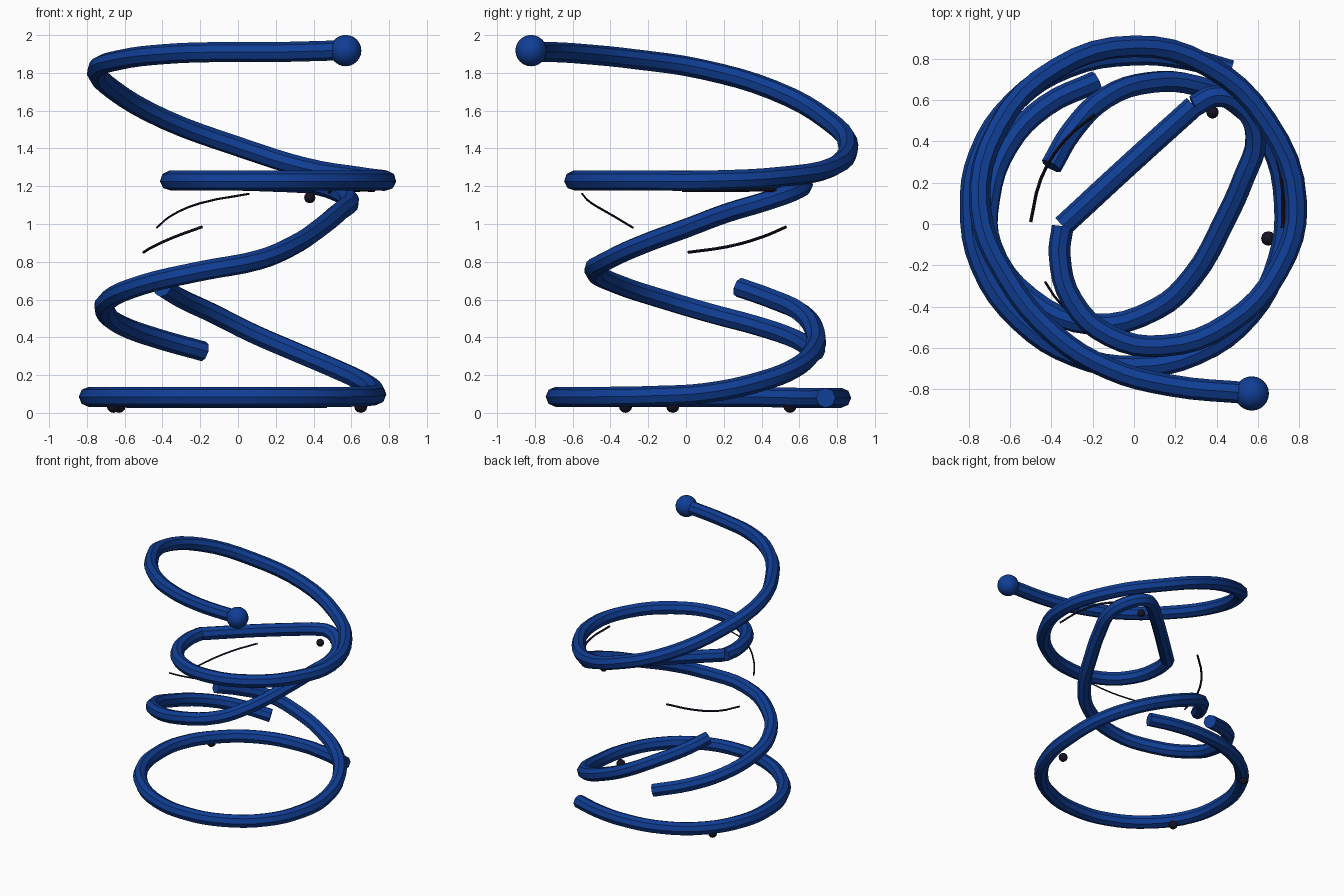
import bpy


def material(name, rgb):
    m = bpy.data.materials.new(name)
    m.diffuse_color = (*rgb, 1)
    return m


BLUE = material("deep_blue", (0.005, 0.048, 0.30))
DARK = material("near_black", (0.008, 0.006, 0.018))


def tube(name, points, radius, mat, sides=2, steps=4):
    """Round tube through the points, turned into a smooth mesh."""
    cu = bpy.data.curves.new(name, 'CURVE')
    cu.dimensions = '3D'
    cu.resolution_u = steps
    cu.bevel_depth = radius
    cu.bevel_resolution = sides
    cu.use_fill_caps = True
    sp = cu.splines.new('BEZIER')
    sp.bezier_points.add(len(points) - 1)
    for bp, p in zip(sp.bezier_points, points):
        bp.co = p
        bp.handle_left_type = bp.handle_right_type = 'AUTO'
    ob = bpy.data.objects.new(name, cu)
    bpy.context.collection.objects.link(ob)
    bpy.ops.object.select_all(action='DESELECT')
    ob.select_set(True)
    bpy.context.view_layer.objects.active = ob
    bpy.ops.object.convert(target='MESH')
    ob = bpy.context.object
    ob.data.materials.clear()
    ob.data.materials.append(mat)
    bpy.ops.object.shade_smooth_by_angle()
    return ob


def ball(name, loc, radius, mat, seg=24):
    bpy.ops.mesh.primitive_uv_sphere_add(segments=seg, ring_count=seg // 2,
                                         radius=radius, location=loc)
    ob = bpy.context.object
    ob.name = name
    ob.data.materials.append(mat)
    bpy.ops.object.shade_smooth()


R = 0.053

# Upper coil: from the ball, round the back, into the level loop
tube("upper_coil", [
    (0.57, -0.82, 1.92), (0.17, -0.78, 1.91), (-0.12, -0.70, 1.91),
    (-0.38, -0.54, 1.90), (-0.62, -0.25, 1.87), (-0.745, 0.08, 1.82),
    (-0.66, 0.46, 1.71), (-0.38, 0.75, 1.55), (0.0, 0.86, 1.41),
    (0.35, 0.77, 1.30), (0.64, 0.50, 1.25), (0.785, 0.10, 1.23),
    (0.70, -0.22, 1.23), (0.46, -0.48, 1.23), (0.14, -0.59, 1.23),
    (-0.12, -0.54, 1.23), (-0.30, -0.37, 1.23), (-0.36, -0.15, 1.23),
    (-0.345, -0.01, 1.23)], R, BLUE)

# Straight brace across the level loop
tube("cross_brace", [(-0.345, -0.01, 1.23), (-0.02, 0.29, 1.23),
                     (0.29, 0.57, 1.22)], R, BLUE)

# Middle coil: drops from the brace round the front to a free end
tube("middle_coil", [
    (0.29, 0.57, 1.22), (0.40, 0.62, 1.21), (0.53, 0.56, 1.17),
    (0.59, 0.42, 1.12), (0.53, 0.22, 1.06), (0.44, 0.02, 0.985),
    (0.28, -0.26, 0.88), (0.11, -0.41, 0.81), (-0.20, -0.485, 0.75),
    (-0.50, -0.36, 0.68), (-0.69, -0.10, 0.595), (-0.70, 0.12, 0.53),
    (-0.61, 0.38, 0.46), (-0.43, 0.57, 0.395), (-0.18, 0.69, 0.325)], R, BLUE)

# Base coil: ground ring that climbs at the back to a free end
tube("base_coil", [
    (0.47, 0.74, 0.08), (0.25, 0.80, 0.08), (0.0, 0.82, 0.08),
    (-0.32, 0.76, 0.08), (-0.58, 0.59, 0.08), (-0.75, 0.33, 0.085),
    (-0.79, 0.08, 0.085), (-0.74, -0.20, 0.085), (-0.55, -0.47, 0.085),
    (-0.28, -0.64, 0.085), (0.0, -0.69, 0.085), (0.30, -0.63, 0.085),
    (0.56, -0.44, 0.085), (0.70, -0.17, 0.09), (0.73, 0.10, 0.105),
    (0.66, 0.39, 0.165), (0.50, 0.58, 0.24), (0.30, 0.67, 0.325),
    (0.08, 0.685, 0.42), (-0.14, 0.61, 0.53), (-0.30, 0.45, 0.605),
    (-0.40, 0.28, 0.665)], R, BLUE)

# End ball
ball("end_ball", (0.57, -0.82, 1.918), 0.083, BLUE)

# Three feet under the base ring and a stud under the brace
for i, p in enumerate([(0.65, -0.07, 0.035), (-0.66, -0.32, 0.035),
                       (-0.63, 0.55, 0.035)]):
    ball(f"foot_{i + 1}", p, 0.035, DARK, 12)
ball("stud", (0.38, 0.54, 1.14), 0.03, DARK, 12)

# Thin dark threads
tube("front_thread", [(-0.43, -0.28, 0.98), (-0.36, -0.38, 1.04),
                      (-0.20, -0.50, 1.11), (0.06, -0.55, 1.16)],
     0.006, DARK, 0, 3)
tube("left_thread", [(-0.50, 0.01, 0.85), (-0.45, 0.22, 0.88),
                     (-0.34, 0.40, 0.93), (-0.19, 0.53, 0.985)],
     0.008, DARK, 0, 3)
tube("right_thread", [(0.48, 0.54, 1.17), (0.62, 0.46, 1.18),
                      (0.71, 0.25, 1.18), (0.72, -0.02, 1.18)],
     0.010, DARK, 0, 3)
